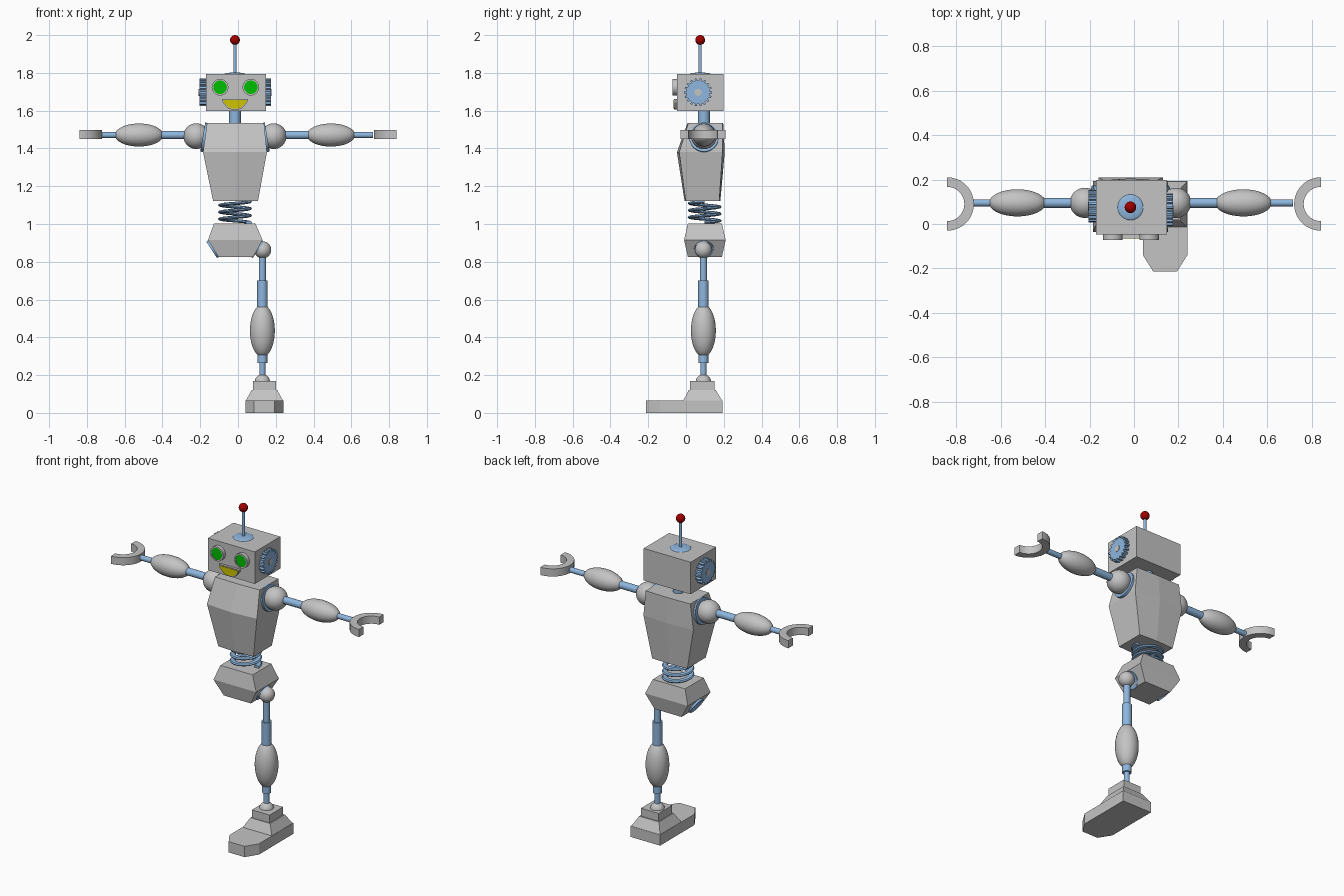
import bpy, bmesh
from math import sin, cos, pi, radians
from mathutils import Vector, Matrix

cube = bpy.data.objects.get("Cube")
if cube:
    bpy.data.objects.remove(cube, do_unlink=True)


def material(name, rgb):
    m = bpy.data.materials.new(name)
    m.use_nodes = True
    m.diffuse_color = (*rgb, 1)
    m.node_tree.nodes["Principled BSDF"].inputs["Base Color"].default_value = (*rgb, 1)
    return m


GREY = material("light grey metal", (0.55, 0.55, 0.55))
BLUE = material("steel blue", (0.27, 0.47, 0.73))
GREEN = material("eye green", (0.0, 0.52, 0.0))
YELLOW = material("mouth yellow", (0.62, 0.56, 0.0))
RED = material("dark red", (0.36, 0.0, 0.0))


def finish(name, bm, mat, smooth=False):
    bmesh.ops.recalc_face_normals(bm, faces=bm.faces)
    mesh = bpy.data.meshes.new(name)
    bm.to_mesh(mesh)
    bm.free()
    mesh.materials.append(mat)
    ob = bpy.data.objects.new(name, mesh)
    bpy.context.collection.objects.link(ob)
    if smooth:
        bpy.ops.object.select_all(action='DESELECT')
        bpy.context.view_layer.objects.active = ob
        ob.select_set(True)
        bpy.ops.object.shade_smooth_by_angle(angle=radians(35))
    return ob


def loft(name, rings, mat, smooth=False, caps=True, closed=False):
    """Skin a list of equal-length point rings."""
    bm = bmesh.new()
    loops = [[bm.verts.new(p) for p in ring] for ring in rings]
    n = len(loops[0])
    pairs = list(zip(loops, loops[1:])) + ([(loops[-1], loops[0])] if closed else [])
    for a, b in pairs:
        for i in range(n):
            bm.faces.new((a[i], a[(i + 1) % n], b[(i + 1) % n], b[i]))
    if caps and not closed:
        bm.faces.new(loops[0])
        bm.faces.new(loops[-1])
    return finish(name, bm, mat, smooth)


def lathe(name, origin, axis, profile, mat, n=32):
    """Turn (radius, height) pairs about an axis."""
    rot = Vector(axis).to_track_quat('Z', 'Y')
    rings = [[Vector(origin) + rot @ Vector((r * cos(2 * pi * i / n), r * sin(2 * pi * i / n), h))
              for i in range(n)] for r, h in profile]
    return loft(name, rings, mat, True)


def rod(name, a, b, r, mat=BLUE):
    d = Vector(b) - Vector(a)
    return lathe(name, a, d, [(r, 0), (r, d.length)], mat)


def ball(name, centre, size, mat=GREY):
    bm = bmesh.new()
    bmesh.ops.create_uvsphere(bm, u_segments=32, v_segments=20, radius=1)
    bm.transform(Matrix.Translation(centre) @ Matrix.Diagonal((*size, 1)))
    return finish(name, bm, mat, True)


def rect(x0, x1, y0, y1, z):
    return [(x0, y0, z), (x1, y0, z), (x1, y1, z), (x0, y1, z)]


def folded(x0, x1, y0, y1, z, fold):
    """Rectangle whose front and back edges bulge in the middle."""
    xm = (x0 + x1) / 2
    return [(x0, y0 + fold, z), (xm, y0, z), (x1, y0 + fold, z),
            (x1, y1 - fold, z), (xm, y1, z), (x0, y1 - fold, z)]


CX, CY = -0.016, 0.095      # body axis

# Head and antenna
HY = 0.075
loft("head", [rect(-0.17, 0.148, -0.048, 0.198, z) for z in (1.597, 1.793)], GREY)
ball("antenna_base", (CX, HY, 1.792), (0.058, 0.058, 0.01), BLUE)
rod("antenna_rod", (CX, HY, 1.79), (CX, HY, 1.97), 0.008)
ball("antenna_tip", (CX, HY, 1.974), (0.026,) * 3, RED)
rod("neck", (CX, CY, 1.52), (CX, CY, 1.6), 0.031)

# Eyes: grey cups with green lenses
for side, x in (("right", -0.095), ("left", 0.068)):
    lathe(side + "_eye_rim", (x, -0.046, 1.724), (0, -1, 0),
          [(0.044, 0), (0.044, 0.025), (0.036, 0.025), (0.036, 0.018)], GREY)
    rod(side + "_eye_lens", (x, -0.06, 1.724), (x, -0.068, 1.724), 0.036, GREEN)

# Mouth: smile outline on a raised grey frame
smile = [(-1, 1), (1, 1), (0.9, 0.3), (0.55, -0.75), (0.3, -1), (-0.3, -1), (-0.55, -0.75), (-0.9, 0.3)]
for name, w, h, y0, y1, mat in (("mouth_frame", 0.07, 0.027, -0.045, -0.063, GREY),
                                ("mouth", 0.063, 0.022, -0.06, -0.066, YELLOW)):
    loft(name, [[(CX + w * a, y, 1.634 + h * b) for a, b in smile] for y in (y0, y1)], mat)

# Ear gears with grey hubs
TEETH = 18
for side, xa, xb, y in (("left", 0.146, 0.175, 0.064), ("right", -0.168, -0.205, 0.08)):
    outline = []
    for i in range(TEETH):
        for step, r in ((-0.3, 0.062), (-0.2, 0.074), (0.2, 0.074), (0.3, 0.062)):
            a = 2 * pi * (i + step) / TEETH
            outline.append((r * cos(a), r * sin(a)))
    loft(side + "_ear_gear", [[(x, y + p, 1.697 + q) for p, q in outline] for x in (xa, xb)], BLUE)
    rod(side + "_gear_hub", (xa, y, 1.697), (xb + (xb - xa) * 0.08, y, 1.697), 0.019, GREY)

# Torso and pelvis
loft("torso", [folded(-0.132, 0.106, -0.008, 0.182, 1.123, 0.006),
               folded(-0.185, 0.153, -0.048, 0.205, 1.38, 0.012),
               folded(-0.164, 0.138, 0.008, 0.197, 1.534, 0.004)], GREY)
loft("pelvis", [rect(-0.103, 0.08, 0.01, 0.19, 0.825),
                rect(-0.159, 0.13, -0.01, 0.21, 0.915),
                rect(-0.127, 0.092, 0.01, 0.19, 1.003)], GREY)

# Waist spring: flattened wire swept along a helix
rings, TURNS, STEPS = [], 3, 120
for i in range(STEPS + 1):
    t = i / STEPS
    a = 2 * pi * TURNS * t
    ring = []
    for k in range(8):
        b = 2 * pi * k / 8
        r = 0.073 + 0.017 * cos(b)
        ring.append((CX + r * cos(a), CY + 0.004 + r * sin(a), 1.008 + 0.11 * t + 0.009 * sin(b)))
    rings.append(ring)
loft("waist_spring", rings, BLUE, True)

# Arms
AZ = 1.471
for side, s in (("left", 1), ("right", -1)):
    def at(d, z=AZ):
        return (CX + s * d, CY, z)
    lathe(side + "_shoulder_socket", at(0.145, 1.456), (s, 0, 0.17),
          [(0.078, 0), (0.078, 0.026), (0.066, 0.026)], BLUE)
    ball(side + "_shoulder_ball", at(0.205, 1.465), (0.068,) * 3)
    rod(side + "_upper_arm_rod", at(0.22), at(0.44), 0.022)
    ball(side + "_forearm", at(0.508), (0.128, 0.061, 0.061))
    rod(side + "_wrist_rod", at(0.6), at(0.73), 0.016)
    # Half-ring claw opening outward
    hx = s * 0.84
    arc = []
    for i in range(25):
        a = pi / 2 + pi * i / 24
        arc.append([(hx + s * r * cos(a), 0.09 + r * sin(a), z)
                    for r, z in ((0.12, 1.45), (0.12, 1.497), (0.077, 1.497), (0.077, 1.45))])
    loft(side + "_claw", arc, GREY, True)

# Hip sockets, dished; only the left one carries a leg
for side, s in (("left", 1), ("right", -1)):
    lathe(side + "_hip_socket", (CX + s * 0.116, CY, 0.868), (s * 0.83, 0, -0.55),
          [(0.052, -0.01), (0.052, 0.009), (0.043, 0.009), (0.03, 0.004), (0.012, 0.002)], BLUE)

# Leg
LX, LY = 0.129, 0.092
ball("hip_ball", (LX + 0.002, LY, 0.863), (0.045,) * 3)
for name, z0, z1, r in (("thigh_rod", 0.69, 0.85, 0.019), ("knee_sleeve", 0.54, 0.70, 0.028),
                        ("shin_sleeve", 0.265, 0.33, 0.026), ("ankle_rod", 0.17, 0.27, 0.016)):
    rod(name, (LX, LY, z0), (LX, LY, z1), r)
ball("shin", (LX, LY, 0.435), (0.066, 0.066, 0.139))
ball("ankle_ball", (LX, LY, 0.163), (0.041,) * 3)

# Foot: collar, sloped instep and chamfered sole
loft("foot_collar", [rect(0.08, 0.2, 0.02, 0.15, z) for z in (0.115, 0.17)], GREY)
loft("foot_instep", [rect(0.041, 0.239, -0.015, 0.192, 0.064),
                     rect(0.073, 0.207, 0.015, 0.157, 0.122)], GREY)
sole = [(0.04, 0.193), (0.04, -0.14), (0.086, -0.213), (0.194, -0.213), (0.24, -0.14), (0.24, 0.193)]
loft("foot_sole", [[(x, y, z) for x, y in sole] for z in (0, 0.066)], GREY)
